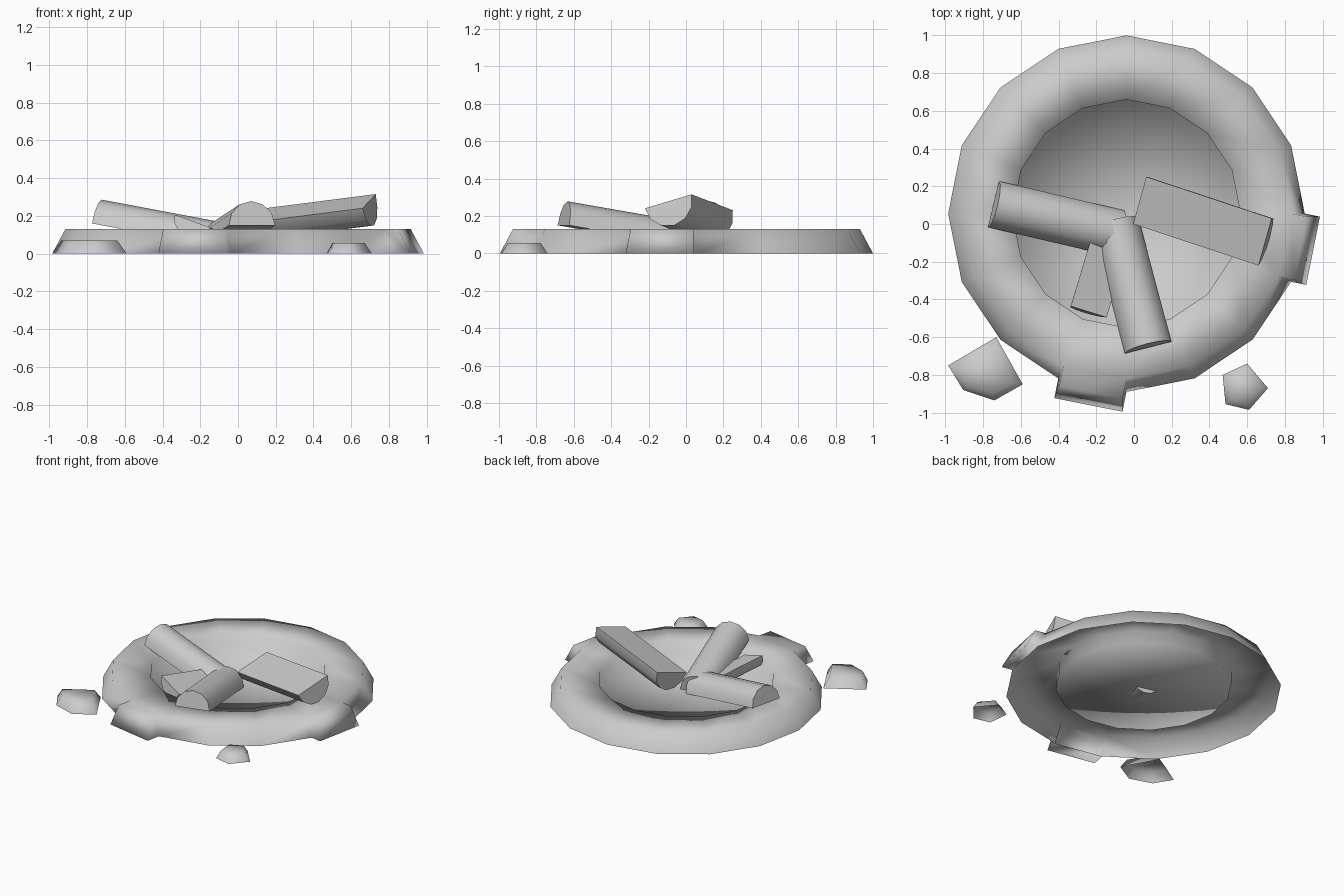
import bpy, bmesh
from math import sin, cos, pi, radians
from mathutils import Vector

if "Cube" in bpy.data.objects:
    bpy.data.objects.remove(bpy.data.objects["Cube"])


def add_object(name, bm, angle=40):
    bmesh.ops.recalc_face_normals(bm, faces=bm.faces)
    mesh = bpy.data.meshes.new(name)
    bm.to_mesh(mesh)
    bm.free()
    obj = bpy.data.objects.new(name, mesh)
    bpy.context.collection.objects.link(obj)
    bpy.ops.object.select_all(action='DESELECT')
    obj.select_set(True)
    bpy.context.view_layer.objects.active = obj
    bpy.ops.object.shade_smooth_by_angle(angle=radians(angle))
    return obj


# Fire pit: open-bottomed 16-sided ring with a sunken floor
def fire_pit():
    bm = bmesh.new()
    n, cx, cy = 16, -0.04, 0.055
    profile = [(0.945, 0), (0.875, 0.13), (0.605, 0.13), (0.605, 0.035)]
    rings = [[bm.verts.new((cx + r * cos(2 * pi * i / n), cy + r * sin(2 * pi * i / n), z))
              for i in range(n)] for r, z in profile]
    outer = []
    for k in range(len(rings) - 1):
        for i in range(n):
            j = (i + 1) % n
            f = bm.faces.new((rings[k][i], rings[k][j], rings[k + 1][j], rings[k + 1][i]))
            if k == 0:
                outer.append(f)
    centre = bm.verts.new((cx, cy, 0.035))
    for i in range(n):
        bm.faces.new((rings[-1][i], rings[-1][(i + 1) % n], centre))
    # two rim segments pushed outwards
    for index, push in ((11, 0.107), (15, 0.082)):
        a = 2 * pi * (index + 0.5) / n
        ext = bmesh.ops.extrude_face_region(bm, geom=[outer[index]])
        verts = [g for g in ext["geom"] if isinstance(g, bmesh.types.BMVert)]
        bmesh.ops.translate(bm, verts=verts, vec=(push * cos(a), push * sin(a), 0))
        if outer[index].is_valid:
            bmesh.ops.delete(bm, geom=[outer[index]], context='FACES_ONLY')
    add_object("fire_pit", bm, 180)


# Split log: half cylinder, rounded side up or down
def split_log(name, outer, inner, side, depth, up, segs=6):
    bm = bmesh.new()
    outer, inner, side = Vector(outer), Vector(inner), Vector(side)
    half = side / 2
    nrm = (outer - inner).cross(side).normalized()
    if (nrm.z > 0) != up:
        nrm = -nrm
    ends = [[bm.verts.new(c + half * cos(pi * i / segs) + nrm * depth * sin(pi * i / segs))
             for i in range(segs + 1)] for c in (outer, inner)]
    for i in range(segs + 1):
        j = (i + 1) % (segs + 1)
        bm.faces.new((ends[0][i], ends[0][j], ends[1][j], ends[1][i]))
    for e in ends:
        bm.faces.new(e)
    add_object(name, bm)


# Loose stone: tapered pentagon, open below
def stone(name, outline, height, taper):
    bm = bmesh.new()
    c = sum((Vector(p) for p in outline), Vector((0, 0))) / len(outline)
    low = [bm.verts.new((x, y, 0)) for x, y in outline]
    top = [bm.verts.new((*(c + (Vector(p) - c) * taper), height)) for p in outline]
    for i in range(len(low)):
        j = (i + 1) % len(low)
        bm.faces.new((low[i], low[j], top[j], top[i]))
    bm.faces.new(top)
    add_object(name, bm, 180)


fire_pit()

split_log("left_log", (-0.745, 0.105, 0.16), (-0.08, -0.05, 0.035), (0.058, 0.244, 0), 0.128, True)
split_log("front_log", (0.075, -0.655, 0.15), (-0.10, 0.005, 0.035), (0.246, 0.063, 0), 0.13, True)
split_log("right_log", (0.695, -0.095, 0.278), (0.03, 0.125, 0.193), (0.07, 0.25, 0.075), 0.135, False)
split_log("small_log", (-0.24, -0.465, 0.172), (-0.085, 0.05, 0.09), (0.19, -0.06, -0.068), 0.085, False)

stone("large_stone", [(-0.73, -0.60), (-0.985, -0.75), (-0.905, -0.88),
                      (-0.74, -0.935), (-0.59, -0.85)], 0.07, 0.75)
stone("small_stone", [(0.47, -0.80), (0.60, -0.74), (0.71, -0.87),
                      (0.61, -0.985), (0.485, -0.955)], 0.055, 0.72)
